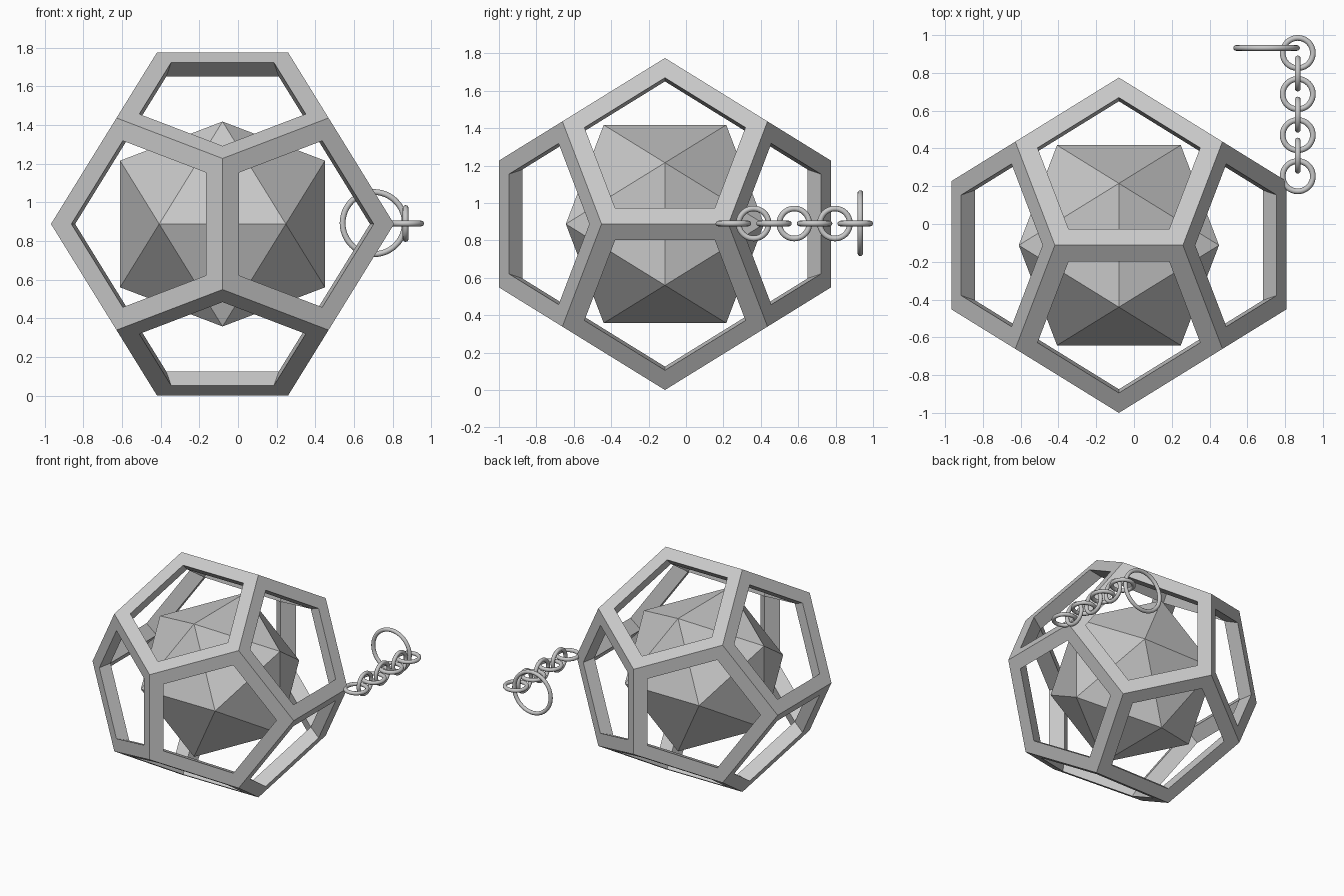
import bpy
import bmesh
import math
from mathutils import Vector

cube = bpy.data.objects.get("Cube")
if cube:
    bpy.data.objects.remove(cube, do_unlink=True)

PHI = (1 + math.sqrt(5)) / 2
CENTER = Vector((-0.08, -0.1125, 0.8875))

# One plain grey material
grey = bpy.data.materials.new("plain grey")
grey.use_nodes = True
colour = (0.58, 0.58, 0.58, 1)
grey.diffuse_color = colour
grey.node_tree.nodes["Principled BSDF"].inputs["Base Color"].default_value = colour


def finish(bm, name):
    """Turn a bmesh into a grey object at the body's centre."""
    bmesh.ops.recalc_face_normals(bm, faces=bm.faces[:])
    mesh = bpy.data.meshes.new(name)
    bm.to_mesh(mesh)
    bm.free()
    mesh.materials.append(grey)
    obj = bpy.data.objects.new(name, mesh)
    obj.location = CENTER
    bpy.context.collection.objects.link(obj)
    return obj


def icosahedron(reach):
    """Icosahedron reaching `reach` along each axis."""
    bm = bmesh.new()
    b = reach / PHI
    for s in (-b, b):
        for t in (-reach, reach):
            for p in ((0, s, t), (s, t, 0), (t, 0, s)):
                bm.verts.new(p)
    bmesh.ops.convex_hull(bm, input=bm.verts[:])
    bm.normal_update()
    return bm


def pentagons(radius):
    """Dodecahedron faces: one loop of points round each icosahedron corner."""
    ico = icosahedron(1)
    loops = []
    for v in ico.verts:
        axis = v.co.normalized()
        u = axis.orthogonal().normalized()
        w = axis.cross(u)
        points = [f.calc_center_median().normalized() * radius for f in v.link_faces]
        points.sort(key=lambda p: math.atan2(p.dot(w), p.dot(u)))
        loops.append(points)
    ico.free()
    return loops


# Open frame: flat outer borders, with walls sloping in to a ridge under each edge
RADIUS = 0.8875 / PHI * math.sqrt(3)
HOLE, RIDGE = 0.785, 0.859
bm = bmesh.new()
for outer in pentagons(RADIUS):
    middle = sum(outer, Vector()) / 5
    rings = (outer,
             [middle.lerp(p, HOLE) for p in outer],
             [p * RIDGE for p in outer])
    rings = [[bm.verts.new(p) for p in ring] for ring in rings]
    for a, b in zip(rings, rings[1:]):
        for i in range(5):
            j = (i + 1) % 5
            bm.faces.new((a[i], a[j], b[j], b[i]))
bmesh.ops.remove_doubles(bm, verts=bm.verts[:], dist=0.0005)
finish(bm, "pentagon_frame")

# Faceted core inside the frame
finish(icosahedron(0.53), "faceted_core")


def ring(name, location, major, rotation=(0, 0, 0)):
    bpy.ops.mesh.primitive_torus_add(
        location=location, rotation=rotation, major_radius=major,
        minor_radius=0.015, major_segments=48, minor_segments=12)
    obj = bpy.context.object
    obj.name = name
    obj.data.materials.append(grey)
    bpy.ops.object.shade_smooth()


# Chain of links, alternately flat and upright
for i in range(7):
    turn = (0, math.pi / 2, 0) if i % 2 else (0, 0, 0)
    ring(f"chain_link_{i + 1}", (0.867, 0.253 + 0.1087 * i, 0.89), 0.08, turn)

# Large key ring at the end of the chain
ring("key_ring", (0.702, 0.932, 0.892), 0.161, (math.pi / 2, 0, 0))
